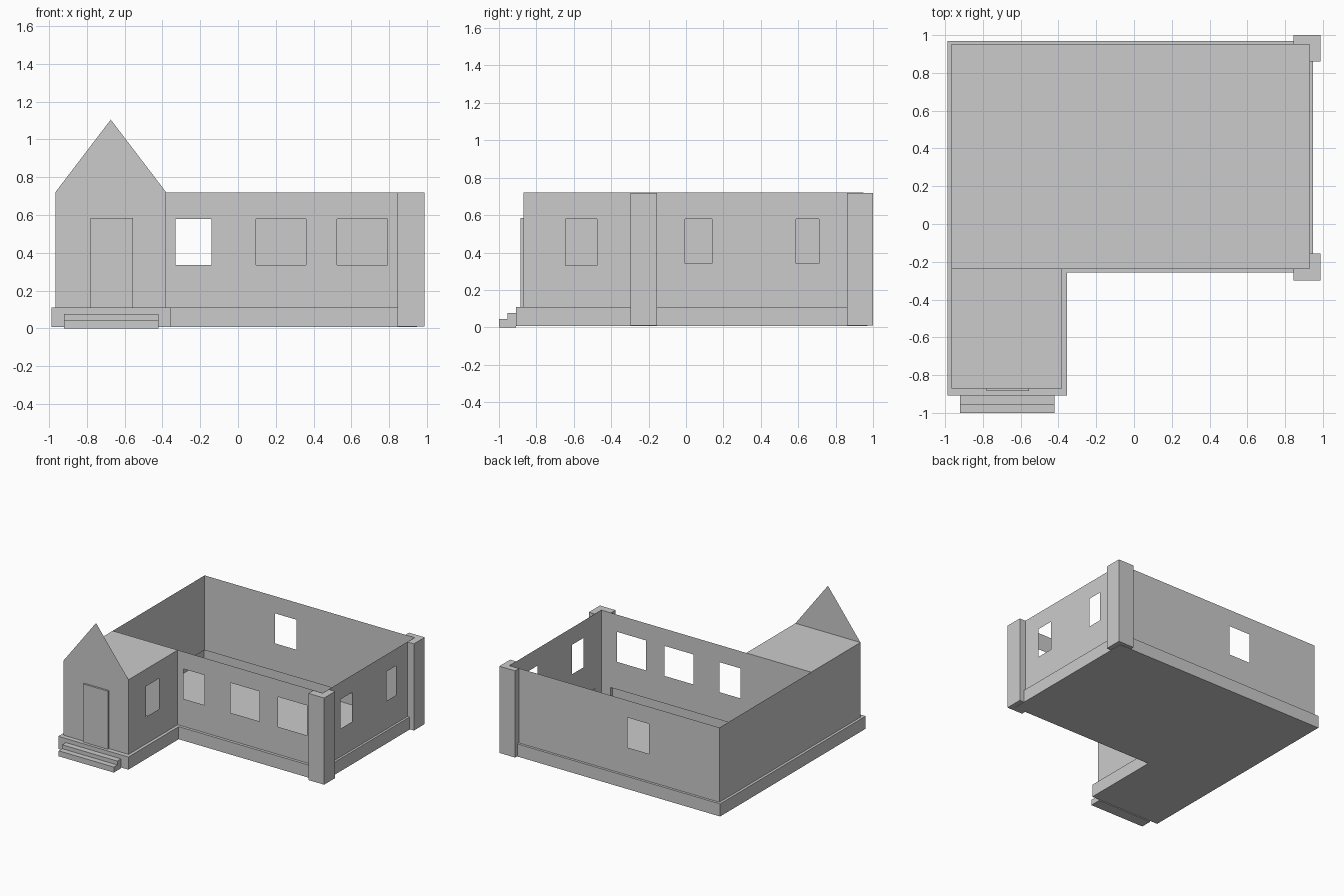
import bpy
import bmesh

if "Cube" in bpy.data.objects:
    bpy.data.objects.remove(bpy.data.objects["Cube"])

Z0, ZB, ZT = 0.007, 0.11, 0.72          # bottom, plinth top, wall top


def make(name, polys, extrude=0.0):
    """Object from a list of polygons, optionally extruded upwards."""
    bm = bmesh.new()
    for p in polys:
        bm.faces.new([bm.verts.new(v) for v in p])
    bmesh.ops.remove_doubles(bm, verts=bm.verts, dist=1e-4)
    if extrude:
        r = bmesh.ops.extrude_face_region(bm, geom=bm.faces[:], use_keep_orig=True)
        top = [g for g in r["geom"] if isinstance(g, bmesh.types.BMVert)]
        bmesh.ops.translate(bm, verts=top, vec=(0, 0, extrude))
        bmesh.ops.recalc_face_normals(bm, faces=bm.faces)
    me = bpy.data.meshes.new(name)
    bm.to_mesh(me)
    bm.free()
    ob = bpy.data.objects.new(name, me)
    bpy.context.collection.objects.link(ob)
    return ob


def wall(name, axis, pos, a, b, holes=(), flip=False):
    """Thin wall sheet along an axis, with window openings (lo, hi, z_lo, z_hi)."""
    us = sorted({a, b, *[h[0] for h in holes], *[h[1] for h in holes]})
    polys = []

    def panel(u0, u1, z0, z1):
        c = [(u0, z0), (u1, z0), (u1, z1), (u0, z1)]
        if flip:
            c.reverse()
        polys.append([(u, pos, z) if axis == "x" else (pos, u, z) for u, z in c])

    for u0, u1 in zip(us, us[1:]):
        hole = next((h for h in holes if h[0] == u0 and h[1] == u1), None)
        if hole:
            panel(u0, u1, ZB, hole[2])
            panel(u0, u1, hole[3], ZT)
        else:
            panel(u0, u1, ZB, ZT)
    return make(name, polys)


def plinth(name, outer, inner, open_edge=None):
    """Hollow plinth: floor, outer skirt and a narrow ledge up to the walls."""
    polys = [[(x, y, Z0) for x, y in reversed(outer)]]
    for i in range(4):
        if i == open_edge:
            continue
        (p, q), (r, s) = [(o[i], o[(i + 1) % 4]) for o in (outer, inner)]
        polys.append([(*p, Z0), (*q, Z0), (*q, ZB), (*p, ZB)])
        polys.append([(*p, ZB), (*q, ZB), (*s, ZB), (*r, ZB)])
    return make(name, polys)


def rect(x0, x1, y0, y1):
    return [(x0, y0), (x1, y0), (x1, y1), (x0, y1)]


def box(name, x0, x1, y0, y1, z0, z1):
    return make(name, [[(x, y, z0) for x, y in rect(x0, x1, y0, y1)]], z1 - z0)


# Main hall
L, R, F, B = -0.967, 0.93, -0.235, 0.95
plinth("hall_plinth", rect(-0.988, 0.948, -0.258, 0.97), rect(L, R, F, B))
wall("hall_front_wall", "x", F, L, R,
     [(-0.33, -0.14, 0.335, 0.58), (0.095, 0.36, 0.335, 0.58), (0.525, 0.79, 0.335, 0.58)])
wall("hall_back_wall", "x", B, L, R, [(-0.33, -0.138, 0.335, 0.58)], flip=True)
wall("hall_left_wall", "y", L, F, B, flip=True)
wall("hall_right_wall", "y", R, F, B,
     [(-0.005, 0.14, 0.34, 0.58), (0.588, 0.71, 0.34, 0.58)])

# Entrance wing with flat ceiling and a free-standing gable sheet
PR, PF = -0.38, -0.87
mid = (L + PR) / 2
plinth("entrance_plinth", rect(-0.988, -0.355, -0.908, F), rect(L, PR, PF, F), open_edge=2)
wall("entrance_left_wall", "y", L, PF, F, flip=True)
wall("entrance_right_wall", "y", PR, PF, F, [(-0.645, -0.475, 0.33, 0.58)])
make("entrance_gable", [[(L, PF, ZB), (PR, PF, ZB), (PR, PF, ZT), (mid, PF, 1.105), (L, PF, ZT)]])
make("entrance_ceiling", [[(x, y, ZT) for x, y in rect(L, PR, PF, F)]])

# Door and steps
box("door", -0.78, -0.557, -0.885, PF, ZB, 0.585)
box("lower_step", -0.92, -0.422, -1.0, -0.908, 0.0, 0.045)
box("upper_step", -0.92, -0.422, -0.955, -0.908, 0.045, 0.077)

# L-shaped corner pillars wrapped around the right-hand corners
for name, outer, end, inner in (("front_pillar", -0.298, -0.155, F),
                                ("back_pillar", 1.0, 0.86, B)):
    prof = [(0.845, outer), (0.987, outer), (0.987, end), (R, end), (R, inner), (0.845, inner)]
    make(name, [[(x, y, 0.01) for x, y in prof]], 0.708)
